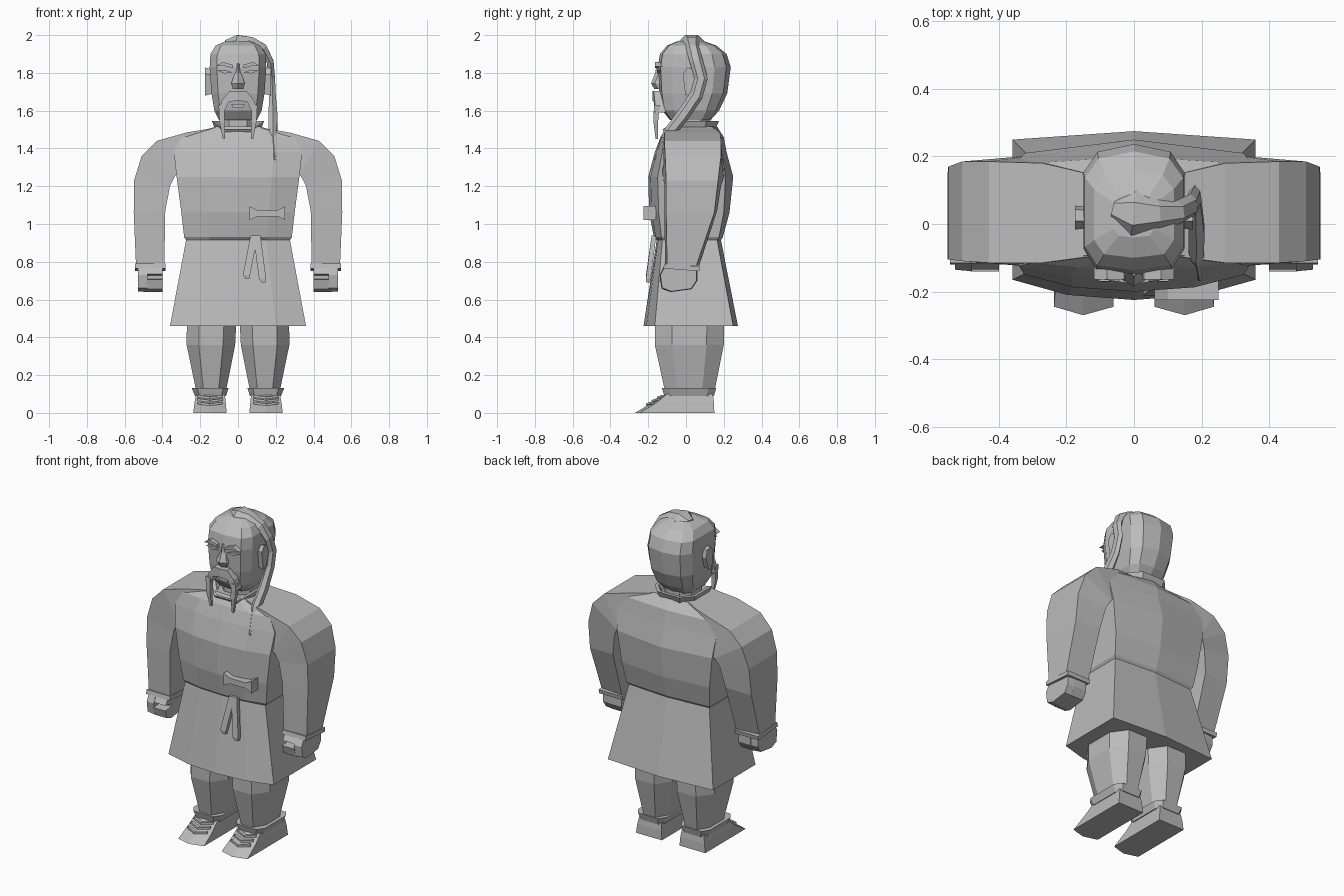
import bpy, bmesh
from mathutils import Vector

cube = bpy.data.objects.get("Cube")
if cube:
    bpy.data.objects.remove(cube, do_unlink=True)

grey = bpy.data.materials.new("stone_grey")
grey.use_nodes = True
grey.diffuse_color = (0.5, 0.5, 0.5, 1)
grey.node_tree.nodes["Principled BSDF"].inputs["Base Color"].default_value = (0.5, 0.5, 0.5, 1)


def loft(name, rings):
    """Skin equal-length rings of points and cap both ends."""
    bm = bmesh.new()
    loops = [[bm.verts.new(p) for p in ring] for ring in rings]
    n = len(loops[0])
    for a, b in zip(loops, loops[1:]):
        for i in range(n):
            j = (i + 1) % n
            bm.faces.new((a[i], a[j], b[j], b[i]))
    bm.faces.new(loops[0])
    bm.faces.new(loops[-1])
    bmesh.ops.recalc_face_normals(bm, faces=bm.faces[:])
    mesh = bpy.data.meshes.new(name)
    bm.to_mesh(mesh)
    bm.free()
    mesh.materials.append(grey)
    obj = bpy.data.objects.new(name, mesh)
    bpy.context.collection.objects.link(obj)
    return obj


def pair(name, rings):
    """Left part plus its mirrored right twin."""
    loft("left_" + name, rings)
    loft("right_" + name, [[(-x, y, z) for x, y, z in ring] for ring in rings])


def symmetric(half, z):
    """Closed ring from half an outline running front centre to back centre."""
    return [(x, y, z) for x, y in half] + [(-x, y, z) for x, y in half[-2:0:-1]]


def octagon(x0, x1, y0, y1, z, c=0.25):
    dx, dy = (x1 - x0) * c, (y1 - y0) * c
    return [(x0 + dx, y0, z), (x1 - dx, y0, z), (x1, y0 + dy, z), (x1, y1 - dy, z),
            (x1 - dx, y1, z), (x0 + dx, y1, z), (x0, y1 - dy, z), (x0, y0 + dy, z)]


def prism_x(outline, x0, x1, grow=1.0):
    """Rings of a y-z outline extruded along x, optionally scaled at the far end."""
    cy = sum(p[0] for p in outline) / len(outline)
    cz = sum(p[1] for p in outline) / len(outline)
    return [[(x0, y, z) for y, z in outline],
            [(x1, cy + (y - cy) * grow, cz + (z - cz) * grow) for y, z in outline]]


def prism_y(outline, y0, y1):
    return [[(x, y, z) for x, z in outline] for y in (y0, y1)]


def tube(points, sides):
    """Rings along a path of (x, y, z, radius_a, radius_b)."""
    pos = [Vector(p[:3]) for p in points]
    rings = []
    for i, p in enumerate(points):
        t = (pos[min(i + 1, len(pos) - 1)] - pos[max(i - 1, 0)]).normalized()
        a = t.cross(Vector((0, 1, 0))).normalized()
        b = a.cross(t)
        rings.append([pos[i] + a * p[3] * ca + b * p[4] * cb for ca, cb in sides])
    return rings


HEX = [(1, -0.5), (1, 0.5), (0, 1), (-1, 0.5), (-1, -0.5), (0, -1)]
SQUARE = [(1, -1), (1, 1), (-1, 1), (-1, -1)]

# Tunic: skirt, waist, chest and neck slope
tunic = []
for z, w, yf, cf, cb, yb in [
        (0.46, 0.36, -0.225, -0.165, 0.25, 0.275),
        (0.915, 0.275, -0.155, -0.125, 0.165, 0.185),
        (0.93, 0.285, -0.17, -0.13, 0.175, 0.195),
        (1.06, 0.30, -0.195, -0.145, 0.20, 0.23),
        (1.25, 0.325, -0.20, -0.15, 0.21, 0.25),
        (1.38, 0.34, -0.165, -0.125, 0.19, 0.215),
        (1.46, 0.30, -0.135, -0.115, 0.18, 0.20),
        (1.515, 0.12, -0.10, -0.09, 0.14, 0.165)]:
    tunic.append(symmetric([(0, yf), (0.55 * w, yf * 0.75 + cf * 0.25), (w, cf), (w, cb), (0, yb)], z))
loft("tunic", tunic)

# Sleeves: outer edge, inner edge, front y, back y
sleeve = []
for ox, oz, ix, iz, yf, yb in [
        (0.12, 1.51, 0.12, 1.25, -0.105, 0.16),
        (0.27, 1.485, 0.27, 1.25, -0.125, 0.195),
        (0.43, 1.44, 0.32, 1.265, -0.125, 0.20),
        (0.51, 1.36, 0.335, 1.25, -0.12, 0.20),
        (0.55, 1.23, 0.36, 1.20, -0.115, 0.185),
        (0.552, 1.06, 0.385, 1.07, -0.115, 0.165),
        (0.54, 0.78, 0.39, 0.78, -0.11, 0.07)]:
    sleeve.append([(ox, yf + 0.01, oz), (ox, yb - 0.015, oz), (ix, yb, iz), (ix, yf, iz)])
pair("sleeve", sleeve)

# Cuffs and fists
pair("cuff", prism_x([(-0.12, 0.765), (-0.115, 0.79), (0.075, 0.775), (0.07, 0.75)], 0.385, 0.545))
pair("hand_back", prism_x([(-0.12, 0.77), (-0.14, 0.73), (-0.13, 0.66), (-0.08, 0.64),
                           (0.03, 0.655), (0.06, 0.70), (0.06, 0.765)], 0.48, 0.53, 0.95))
pair("fist", prism_x([(-0.115, 0.77), (-0.135, 0.735), (-0.08, 0.727), (-0.08, 0.71), (-0.14, 0.705),
                      (-0.125, 0.655), (-0.08, 0.64), (0.03, 0.655), (0.06, 0.70), (0.06, 0.765)], 0.40, 0.485))

# Trousers
pair("trouser_leg", [octagon(0.005, 0.27, -0.165, 0.205, 0.56),
                     octagon(0.015, 0.272, -0.165, 0.20, 0.36),
                     octagon(0.065, 0.22, -0.11, 0.15, 0.11)])

# Boots, cuffs and chevron laces
boot = []
for z, x0, x1, heel, corner, toe in [(0, 0.06, 0.237, 0.15, -0.245, -0.27),
                                     (0.055, 0.065, 0.23, 0.148, -0.155, -0.18),
                                     (0.10, 0.07, 0.222, 0.142, -0.10, -0.11)]:
    boot.append([(x0, heel, z), (x0, corner, z), (0.15, toe, z), (x1, corner, z), (x1, heel, z)])
pair("boot", boot)
pair("boot_cuff", [octagon(0.063, 0.228, -0.115, 0.148, 0.09, 0.15),
                   octagon(0.05, 0.245, -0.128, 0.16, 0.132, 0.15)])
for i in range(3):
    y, z = -0.118 - 0.03 * i, 0.088 - 0.018 * i
    pair(f"boot_lace_{i + 1}", tube([(0.085, y, z, 0.006, 0.01), (0.15, y - 0.025, z - 0.008, 0.006, 0.01),
                                     (0.21, y, z, 0.006, 0.01)], SQUARE))

# Neck and flared collar, dipping at the front
loft("neck", [octagon(-0.095, 0.095, -0.07, 0.13, z) for z in (1.46, 1.60)])
collar = []
for z, w, dip in [(1.485, 0.115, 0.02), (1.545, 0.138, 0.045), (1.545, 0.12, 0.045), (1.505, 0.10, 0.02)]:
    ring = octagon(-w, w, 0.025 - w * 1.08, 0.025 + w * 1.08, z, 0.22)
    collar.append([(x, y, q - (dip if y < -0.07 else 0)) for x, y, q in ring])
loft("collar", collar)

# Head
head = []
for z, w, yf, yb in [(1.55, 0.10, -0.085, 0.13), (1.60, 0.125, -0.125, 0.175), (1.69, 0.14, -0.142, 0.218),
                     (1.83, 0.15, -0.15, 0.237), (1.90, 0.146, -0.138, 0.215), (1.945, 0.118, -0.10, 0.16),
                     (1.97, 0.06, -0.04, 0.09)]:
    d = yb - yf
    head.append(symmetric([(0, yf), (0.75 * w, yf + 0.04 * d), (w, yf + 0.2 * d),
                           (w, yb - 0.22 * d), (0.72 * w, yb - 0.06 * d), (0, yb)], z))
loft("head", head)

# Ears
pair("ear", prism_x([(-0.012, 1.79), (0.01, 1.82), (0.04, 1.81), (0.05, 1.77), (0.025, 1.70), (0.0, 1.69)],
                    0.135, 0.175, 1.15))

# Nose
loft("nose", [[(-w, -0.13, z), (-w, y + 0.02, z), (0, y, z), (w, y + 0.02, z), (w, -0.13, z)]
              for z, w, y in [(1.85, 0.014, -0.155), (1.80, 0.016, -0.163),
                              (1.745, 0.036, -0.185), (1.715, 0.028, -0.168)]])

# Brows and narrow eyes
pair("eyebrow", prism_y([(0.025, 1.825), (0.03, 1.843), (0.08, 1.858), (0.118, 1.835), (0.08, 1.838)], -0.165, -0.125))
pair("eye", prism_y([(0.03, 1.803), (0.065, 1.815), (0.11, 1.812), (0.07, 1.797)], -0.153, -0.12))

# Moustache with long hanging strands
pair("moustache", [[(x, y + x * 0.15, z) for x, z in
                    [(0, 1.705), (0.045, 1.705), (0.085, 1.655), (0.103, 1.59), (0.07, 1.60), (0.05, 1.645), (0, 1.655)]]
                   for y in (-0.178, -0.125)])
pair("moustache_strand", tube([(0.087, -0.155, 1.63, 0.016, 0.015), (0.084, -0.16, 1.54, 0.014, 0.012),
                               (0.075, -0.155, 1.45, 0.005, 0.006)], SQUARE))
loft("lower_lip", prism_y([(-0.035, 1.635), (0.035, 1.635), (0.025, 1.615), (-0.025, 1.615)], -0.143, -0.11))

# Topknot flowing into a long lock over the left shoulder
loft("topknot_and_lock", tube([
    (-0.06, 0.045, 1.955, 0.02, 0.035), (0.0, 0.03, 1.967, 0.033, 0.068), (0.07, 0.03, 1.962, 0.028, 0.045),
    (0.13, 0.035, 1.93, 0.025, 0.035), (0.17, 0.055, 1.86, 0.018, 0.035), (0.18, 0.08, 1.77, 0.016, 0.035),
    (0.183, 0.055, 1.68, 0.017, 0.035), (0.185, -0.02, 1.57, 0.024, 0.035), (0.185, -0.09, 1.48, 0.022, 0.032),
    (0.195, -0.165, 1.34, 0.004, 0.005)], HEX))

# Bow-shaped chest toggle
loft("toggle", prism_y([(0.06, 1.02), (0.06, 1.095), (0.10, 1.075), (0.21, 1.075), (0.25, 1.095),
                        (0.25, 1.02), (0.21, 1.04), (0.10, 1.04)], -0.225, -0.16))

# Two hanging sash ends
for name, x0, x1, z1 in [("sash_end_inner", 0.085, 0.045, 0.71), ("sash_end_outer", 0.10, 0.13, 0.69)]:
    loft(name, [[(x - 0.019, y, z), (x + 0.019, y, z), (x + 0.019, y + 0.025, z), (x - 0.019, y + 0.025, z)]
                for x, y, z in [(x0, -0.182, 0.94), (x1, -0.212, z1 + 0.02)]]
         + [[(x1 - 0.005, -0.21, z1), (x1 + 0.015, -0.21, z1), (x1 + 0.015, -0.19, z1), (x1 - 0.005, -0.19, z1)]])
